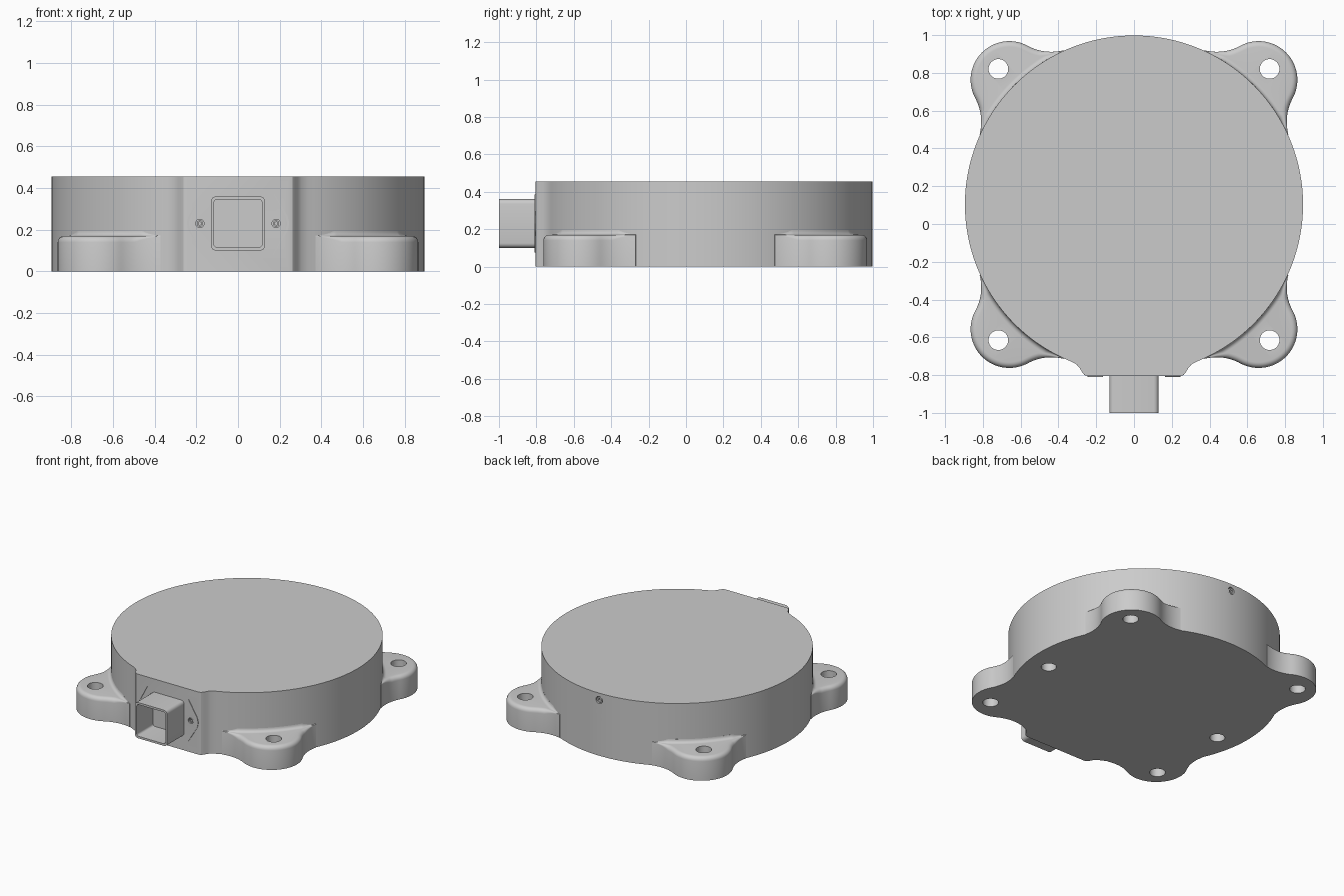
import bpy, bmesh
from math import sin, cos, pi, radians, sqrt, atan2, hypot
from mathutils import Matrix, Vector

if "Cube" in bpy.data.objects:
    bpy.data.objects.remove(bpy.data.objects["Cube"])

CY, R, TOP = 0.103, 0.895, 0.455     # disc centre y, disc radius, housing height
LUG_D, LUG_R, FIL_R = 0.66, 0.205, 0.26
LUG_TOP = 0.17
PAD_Y = -0.805
PLUG_Z = 0.23                        # height of the connector centre

grey = bpy.data.materials.new("cast_grey")
grey.use_nodes = True
grey.diffuse_color = (0.6, 0.6, 0.6, 1)
grey.node_tree.nodes["Principled BSDF"].inputs["Base Color"].default_value = (0.6, 0.6, 0.6, 1)


def finish(name, bm):
    bmesh.ops.recalc_face_normals(bm, faces=bm.faces)
    mesh = bpy.data.meshes.new(name)
    bm.to_mesh(mesh)
    bm.free()
    obj = bpy.data.objects.new(name, mesh)
    bpy.context.collection.objects.link(obj)
    mesh.materials.append(grey)
    return obj


def smooth(obj):
    bpy.ops.object.select_all(action='DESELECT')
    obj.select_set(True)
    bpy.context.view_layer.objects.active = obj
    bpy.ops.object.shade_smooth_by_angle(angle=radians(30))


def loft(name, rows):
    """Skin closed loops of equal length and cap both ends."""
    bm = bmesh.new()
    loops = [[bm.verts.new(p) for p in row] for row in rows]
    n = len(loops[0])
    for a, b in zip(loops, loops[1:]):
        for i in range(n):
            j = (i + 1) % n
            bm.faces.new((a[i], a[j], b[j], b[i]))
    bm.faces.new(loops[0])
    bm.faces.new(loops[-1])
    return finish(name, bm)


def rod(name, centre, radius, length, axis='Z', sides=40):
    bm = bmesh.new()
    turn = Matrix.Rotation(pi / 2, 4, 'X') if axis == 'Y' else Matrix()
    bmesh.ops.create_cone(bm, cap_ends=True, segments=sides, radius1=radius, radius2=radius,
                          depth=length, matrix=Matrix.Translation(centre) @ turn)
    return finish(name, bm)


def cut(obj, cutter):
    """Subtract the cutter for good and remove it."""
    cutter.hide_render = True
    mod = obj.modifiers.new("cut", 'BOOLEAN')
    mod.operation, mod.solver, mod.object = 'DIFFERENCE', 'EXACT', cutter
    bpy.context.view_layer.update()
    done = bpy.data.meshes.new_from_object(obj.evaluated_get(bpy.context.evaluated_depsgraph_get()))
    obj.modifiers.clear()
    obj.data = done
    bpy.data.objects.remove(cutter)


# Round housing with a flat connector pad at the front
side = [(0.245, PAD_Y), (0.262, -0.8), (0.275, -0.785), (0.287, -0.762), (0.305, -0.743)]
start = -pi / 2 + 0.385
sweep = 2 * pi - 2 * 0.385
arc = [(R * cos(start + sweep * i / 160), CY + R * sin(start + sweep * i / 160)) for i in range(161)]
outline = side + arc + [(-x, y) for x, y in reversed(side)]
housing = loft("housing", [[(x, y, z) for x, y in outline] for z in (0, TOP)])
for s in (-1, 1):
    cut(housing, rod("cutter", (s * 0.725, -0.01, 0), 0.05, 0.2))
    cut(housing, rod("cutter", (s * 0.183, PAD_Y, PLUG_Z), 0.02, 0.05, 'Y'))
cut(housing, rod("cutter", (0, CY + R, 0.405), 0.026, 0.06, 'Y'))
smooth(housing)


# Small socket screws in the pad and at the back
def socket_screw(name, centre, radius):
    screw = rod(name, centre, radius, 0.03, 'Y', 24)
    cut(screw, rod("cutter", centre, radius * 0.55, 0.1, 'Y', 6))
    smooth(screw)


for s, label in ((-1, "right"), (1, "left")):
    socket_screw("pad_screw_" + label, (s * 0.183, PAD_Y + 0.019, PLUG_Z), 0.015)
socket_screw("back_screw", (0, CY + R - 0.02, 0.405), 0.02)

# Lug outline: a blending arc, the round end, and the mirrored blending arc
lug_c = Vector((LUG_D, LUG_D))
span = LUG_D * sqrt(2)
far, near = R + FIL_R, LUG_R + FIL_R
along = (far * far - near * near + span * span) / (2 * span)
across = sqrt(far * far - along * along)
diag, perp = Vector((1, 1)).normalized(), Vector((1, -1)).normalized()
fil_c = diag * along + perp * across


def arc_points(c, r, a0, a1, n):
    return [(c + r * Vector((cos(a0 + (a1 - a0) * i / n), sin(a0 + (a1 - a0) * i / n))), c, r)
            for i in range(n + 1)]


a_disc = atan2(-fil_c.y, -fil_c.x) % (2 * pi)
to_lug = lug_c - fil_c
a_lug = atan2(to_lug.y, to_lug.x) % (2 * pi)
half = [(p, (c - p).normalized()) for p, c, r in arc_points(fil_c, FIL_R, a_disc, a_lug, 20)]
half = [(p, -n) for p, n in half]
round_end = [(p, (c - p).normalized())
             for p, c, r in arc_points(lug_c, LUG_R, a_lug - pi, pi / 2 - (a_lug - pi), 36)]
contour = half[:-1] + round_end + [(p.yx, n.yx) for p, n in reversed(half[:-1])]


def lug_section(p, inward):
    """Cross-section: wall, rounded rim, flat top, fillet up to the housing."""
    room = p.length - R
    rim, root = min(0.03, room * 0.5), min(0.025, room * 0.45)
    out = p.normalized()
    pts = [(out * (R - 0.004), 0), (p, 0)]
    for k in range(6):
        t = k / 5 * pi / 2
        q = p + inward * rim * (1 - cos(t))
        if q.length < R + root:
            q = q.normalized() * (R + root)
        pts.append((q, LUG_TOP - rim + rim * sin(t)))
    for k in range(6):
        t = k / 5 * pi / 2
        pts.append((out * (R + root * (1 - sin(t))), LUG_TOP + root * (1 - cos(t))))
    pts.append((out * (R - 0.004), LUG_TOP + root))
    return [(q.x, q.y, z) for q, z in pts]


sections = [lug_section(p, n) for p, n in contour if p.length > R + 0.002]

# Four mounting lugs, each with a through hole
for k, label in enumerate(("back_left", "back_right", "front_right", "front_left")):
    lug = loft("mounting_lug_" + label, sections)
    cut(lug, rod("cutter", (0.718, 0.718, 0.1), 0.052, 0.5))
    lug.data.transform(Matrix.Translation((0, CY, 0)) @ Matrix.Rotation(k * pi / 2, 4, 'Z'))
    smooth(lug)


# Square connector shell, open at the front
def rounded_square(h, r, y):
    return [(sx * (h - r) + r * cos(a + t * pi / 8), y, PLUG_Z + sz * (h - r) + r * sin(a + t * pi / 8))
            for sx, sz, a in ((1, 1, 0), (-1, 1, pi / 2), (-1, -1, pi), (1, -1, 3 * pi / 2))
            for t in range(5)]


shell = loft("connector_shell", [rounded_square(0.13, 0.025, -0.8), rounded_square(0.13, 0.025, -1.0),
                                 rounded_square(0.115, 0.015, -1.0), rounded_square(0.115, 0.015, -0.812)])
smooth(shell)

# Thin chevron ridges beside the connector
for s, label in ((-1, "right"), (1, "left")):
    edge = [(0.165, 0.155), (0.238, 0.035), (0.246, 0), (0.238, -0.035), (0.165, -0.155)]
    inner = [(x - 0.01, z * 0.97) for x, z in reversed(edge[1:-1])]
    shape = edge + inner
    loft("flange_ridge_" + label, [[(s * x, y, PLUG_Z + z) for x, z in shape]
                                   for y in (PAD_Y + 0.005, PAD_Y - 0.004)])
